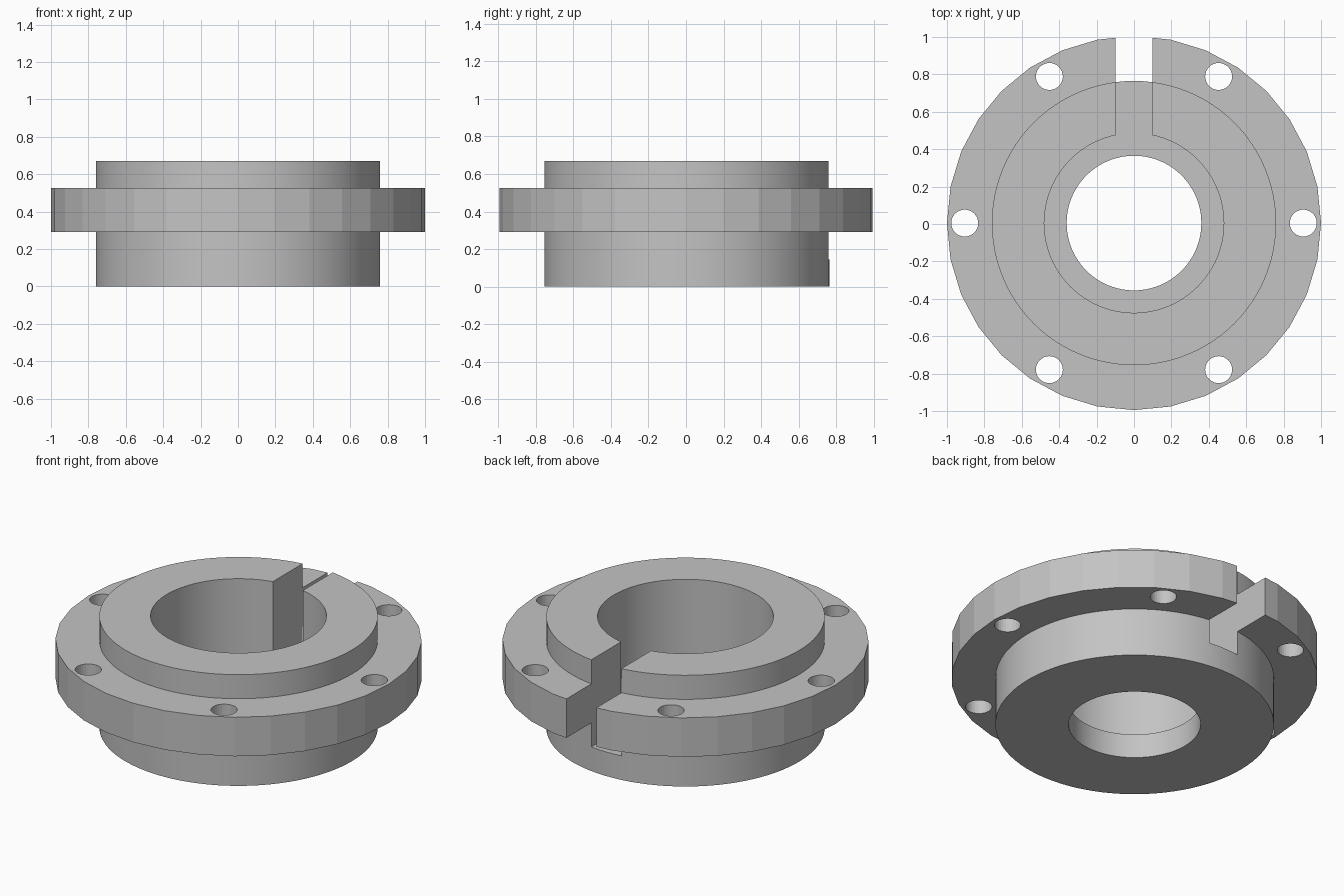
import bpy, math

if "Cube" in bpy.data.objects:
    bpy.data.objects.remove(bpy.data.objects["Cube"])

CY = 0.005         # the slot shortens the back edge, so the axis sits slightly back
FLOOR = 0.145      # shared floor height of bore and slot

grey = bpy.data.materials.new("plain grey")
grey.diffuse_color = (0.55, 0.55, 0.55, 1)
grey.use_nodes = True
grey.node_tree.nodes["Principled BSDF"].inputs["Base Color"].default_value = grey.diffuse_color


def cylinder(name, r, z0, z1, sides, x=0.0, y=0.0):
    bpy.ops.mesh.primitive_cylinder_add(vertices=sides, radius=r, depth=z1 - z0,
                                        location=(x, y + CY, (z0 + z1) / 2))
    ob = bpy.context.object
    ob.name = name
    ob.data.materials.append(grey)
    return ob


def combine(target, tool, operation):
    mod = target.modifiers.new(tool.name, 'BOOLEAN')
    mod.operation, mod.solver, mod.object = operation, 'EXACT', tool
    bpy.context.view_layer.objects.active = target
    bpy.ops.object.modifier_apply(modifier=mod.name)
    bpy.data.objects.remove(tool, do_unlink=True)


# Hub with a wider flange around it
hub = cylinder("flanged_hub", 0.76, 0, 0.67, 96)
combine(hub, cylinder("flange", 1.0, 0.29, 0.525, 32), 'UNION')

# Wide bore from the top and narrower through hole
combine(hub, cylinder("bore_cutter", 0.48, FLOOR, 1.0, 96), 'DIFFERENCE')
combine(hub, cylinder("through_cutter", 0.36, -0.2, 0.4, 96), 'DIFFERENCE')

# Slot through the back wall
bpy.ops.mesh.primitive_cube_add(size=1, location=(0, 0.82, (FLOOR + 1.0) / 2))
slot = bpy.context.object
slot.name = "slot_cutter"
slot.scale = (0.2, 0.8, 1.0 - FLOOR)
slot.data.materials.append(grey)
combine(hub, slot, 'DIFFERENCE')

# Six bolt holes in the flange
for i in range(6):
    a = i * math.pi / 3
    hole = cylinder("bolt_hole_cutter", 0.072, 0.1, 0.9, 32,
                    0.905 * math.cos(a), 0.905 * math.sin(a))
    combine(hub, hole, 'DIFFERENCE')

# Smooth the finely divided walls; the 32-sided flange keeps flat facets
bpy.ops.object.select_all(action='DESELECT')
hub.select_set(True)
bpy.context.view_layer.objects.active = hub
bpy.ops.object.shade_smooth_by_angle(angle=math.radians(8))
